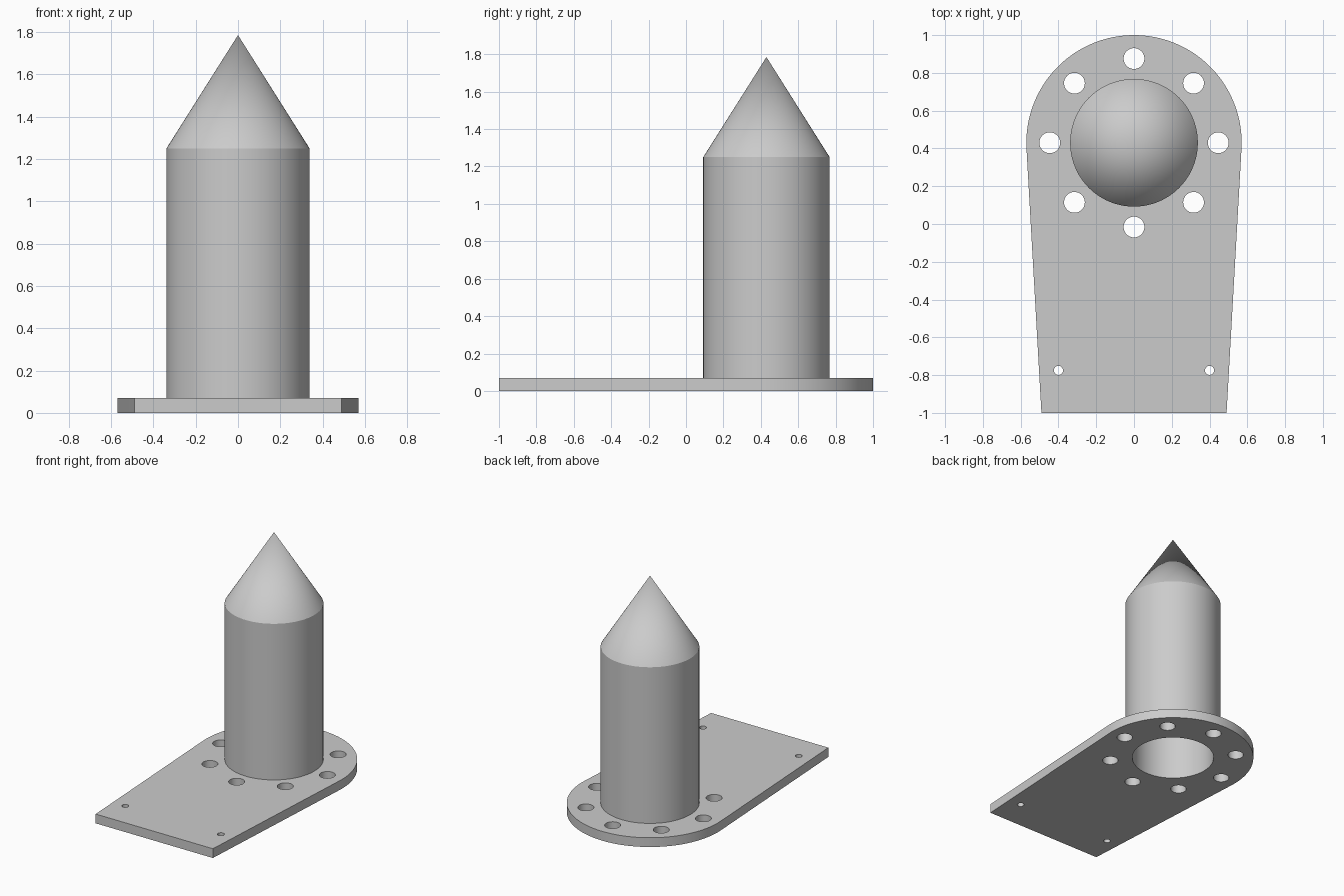
import bpy, bmesh
from math import sin, cos, pi, radians
from mathutils import Matrix

cube = bpy.data.objects.get("Cube")
if cube:
    bpy.data.objects.remove(cube, do_unlink=True)

AXIS_Y = 0.43        # centre of the tube and the rounded plate end
THICK = 0.07
BORE = 0.288
SEGS = 96

grey = bpy.data.materials.new("light grey")
grey.use_nodes = True
COLOUR = (0.6, 0.6, 0.6, 1)
grey.diffuse_color = COLOUR
grey.node_tree.nodes["Principled BSDF"].inputs["Base Color"].default_value = COLOUR


def make_object(name, bm):
    bmesh.ops.recalc_face_normals(bm, faces=bm.faces[:])
    mesh = bpy.data.meshes.new(name)
    bm.to_mesh(mesh)
    bm.free()
    mesh.materials.append(grey)
    obj = bpy.data.objects.new(name, mesh)
    bpy.context.collection.objects.link(obj)
    return obj


def activate(obj):
    bpy.ops.object.select_all(action='DESELECT')
    obj.select_set(True)
    bpy.context.view_layer.objects.active = obj


def smooth(obj):
    activate(obj)
    bpy.ops.object.shade_smooth_by_angle(angle=radians(25))


# Base plate: tapered tongue with a rounded back end
R = 0.57
outline = [(-0.49, -1), (0.49, -1)]
for i in range(SEGS + 1):
    a = radians(-3.2 + 186.4 * i / SEGS)
    outline.append((R * cos(a), AXIS_Y + R * sin(a)))
bm = bmesh.new()
face = bm.faces.new([bm.verts.new((x, y, 0)) for x, y in outline])
top = bmesh.ops.extrude_face_region(bm, geom=[face])["geom"]
bmesh.ops.translate(bm, vec=(0, 0, THICK),
                    verts=[v for v in top if isinstance(v, bmesh.types.BMVert)])
plate = make_object("base_plate", bm)

# Drill the bore, the bolt circle and the two small mounting holes
holes = [(0, AXIS_Y, BORE), (-0.4, -0.775, 0.024), (0.4, -0.775, 0.024)]
for i in range(8):
    a = i * pi / 4
    holes.append((0.446 * cos(a), AXIS_Y + 0.446 * sin(a), 0.055))
bm = bmesh.new()
for x, y, r in holes:
    bmesh.ops.create_cone(bm, cap_ends=True, segments=SEGS if r == BORE else 40,
                          radius1=r, radius2=r, depth=0.3,
                          matrix=Matrix.Translation((x, y, THICK / 2)))
drill = make_object("hole_cutter", bm)
drill.hide_render = True
cut = plate.modifiers.new("holes", 'BOOLEAN')
cut.operation = 'DIFFERENCE'
cut.solver = 'EXACT'
cut.object = drill
activate(plate)
bpy.ops.object.modifier_apply(modifier=cut.name)
bpy.data.objects.remove(drill, do_unlink=True)
smooth(plate)


# Hollow tube with a pointed cap, turned around the tube axis
profile = [(0, 1.705), (BORE, 1.25), (BORE, THICK),
           (0.338, THICK), (0.338, 1.25), (0, 1.785)]
bm = bmesh.new()
verts = [bm.verts.new((r, AXIS_Y, z)) for r, z in profile]
edges = [bm.edges.new(pair) for pair in zip(verts, verts[1:])]
bmesh.ops.spin(bm, geom=verts + edges, cent=(0, AXIS_Y, 0), axis=(0, 0, 1),
               angle=2 * pi, steps=SEGS)
bmesh.ops.remove_doubles(bm, verts=bm.verts[:], dist=0.0005)
smooth(make_object("pointed_tube", bm))
